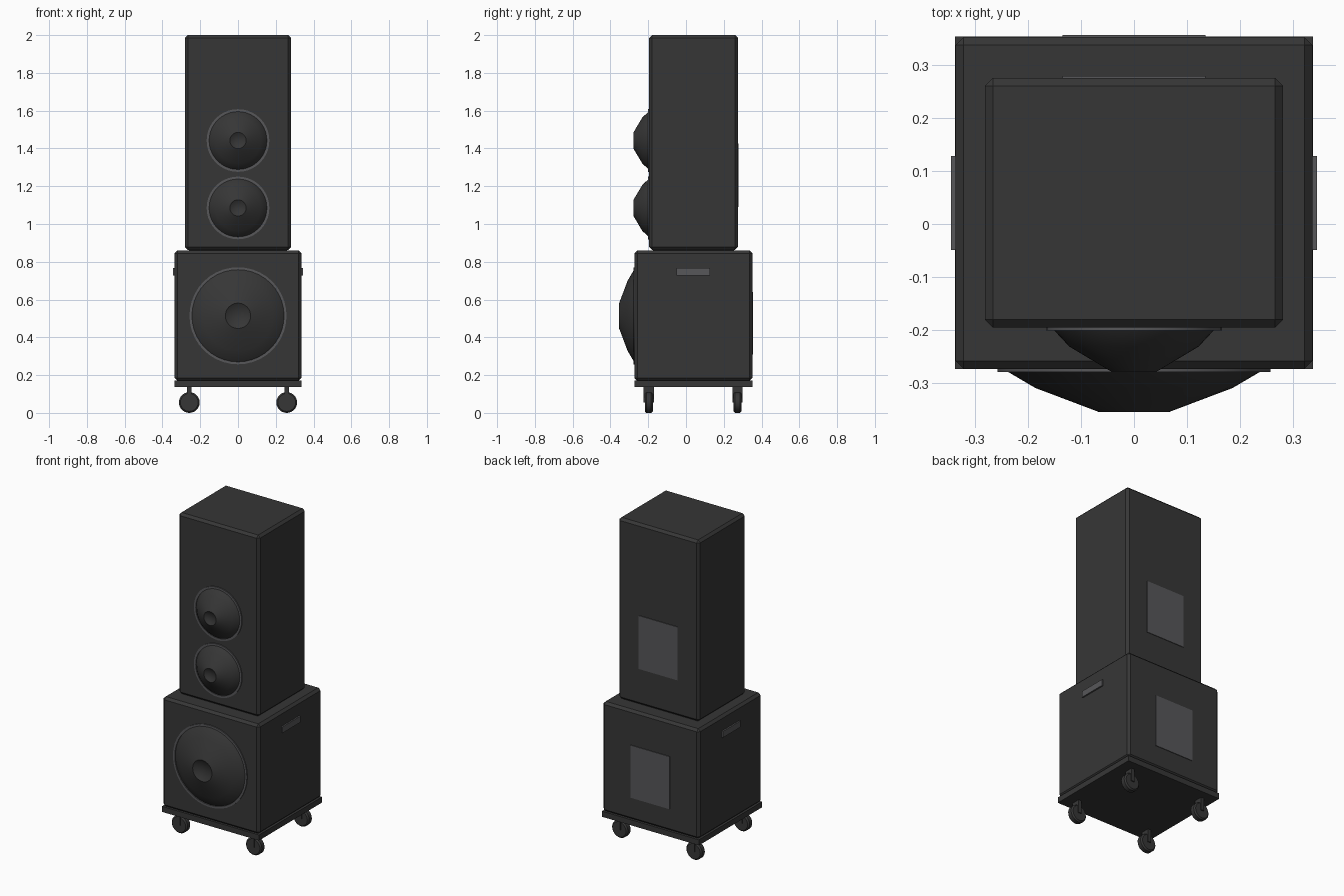
import bpy, bmesh, math
from mathutils import Vector

if "Cube" in bpy.data.objects:
    bpy.data.objects.remove(bpy.data.objects["Cube"])


def material(name, rgb):
    m = bpy.data.materials.new(name)
    m.diffuse_color = (*rgb, 1)
    m.use_nodes = True
    m.node_tree.nodes["Principled BSDF"].inputs["Base Color"].default_value = m.diffuse_color
    return m


BODY = material("charcoal", (0.037, 0.037, 0.037))
TRIM = material("mid grey", (0.095, 0.095, 0.1))


def finish(name, bm, mat, smooth=False):
    bmesh.ops.recalc_face_normals(bm, faces=bm.faces)
    me = bpy.data.meshes.new(name)
    bm.to_mesh(me)
    bm.free()
    me.materials.append(mat)
    ob = bpy.data.objects.new(name, me)
    bpy.context.collection.objects.link(ob)
    if smooth:
        bpy.ops.object.select_all(action='DESELECT')
        bpy.context.view_layer.objects.active = ob
        ob.select_set(True)
        bpy.ops.object.shade_smooth_by_angle(angle=math.radians(40))
    return ob


def box(name, lo, hi, mat, bevel=0):
    lo, hi = Vector(lo), Vector(hi)
    bm = bmesh.new()
    bmesh.ops.create_cube(bm, size=1)
    for v in bm.verts:
        v.co = Vector([(lo[i] + hi[i]) / 2 + v.co[i] * (hi[i] - lo[i]) for i in range(3)])
    if bevel:
        bmesh.ops.bevel(bm, geom=bm.edges[:], offset=bevel, segments=1,
                        affect='EDGES', profile=0.5)
    return finish(name, bm, mat)


def front_frame(name, x, z0, z1, y, width, depth, mat):
    """Rectangular border standing proud of a front panel."""
    bm = bmesh.new()
    f = bm.faces.new([bm.verts.new(p) for p in
                      ((-x, y, z0), (x, y, z0), (x, y, z1), (-x, y, z1))])
    bmesh.ops.inset_region(bm, faces=[f], thickness=width)
    bmesh.ops.delete(bm, geom=[f], context='FACES')
    ext = bmesh.ops.extrude_face_region(bm, geom=bm.faces[:], use_keep_orig=True)
    for v in ext["geom"]:
        if isinstance(v, bmesh.types.BMVert):
            v.co.y -= depth
    return finish(name, bm, mat)


def lathe(name, profile, centre, mat, steps=40, closed=False):
    """Spin (radius, y) points about the y axis."""
    bm = bmesh.new()
    vs = [bm.verts.new((r, y, 0)) for r, y in profile]
    edges = [bm.edges.new(p) for p in zip(vs, vs[1:])]
    if closed:
        edges.append(bm.edges.new((vs[-1], vs[0])))
    bmesh.ops.spin(bm, geom=vs + edges, cent=(0, 0, 0), axis=(0, 1, 0),
                   angle=math.tau, steps=steps)
    bmesh.ops.remove_doubles(bm, verts=bm.verts, dist=1e-5)
    bmesh.ops.translate(bm, verts=bm.verts, vec=centre)
    return finish(name, bm, mat, smooth=True)


def driver(name, z, y, rim, cone):
    """Speaker driver: grey rim ring and projecting cone with a dished cap."""
    lathe(name + "_rim", [(rim, 0.002), (rim, -0.006), (rim - 0.013, -0.006),
                          (rim - 0.013, 0.002)], (0, y, z), TRIM, closed=True)
    lathe(name + "_cone", cone, (0, y, z), BODY)


# Cabinets with chamfered edges and front borders
box("lower_cabinet", (-0.336, -0.273, 0.17), (0.336, 0.352, 0.859), BODY, 0.015)
box("upper_cabinet", (-0.281, -0.195, 0.863), (0.281, 0.275, 2.0), BODY, 0.015)
box("cabinet_spacer", (-0.26, -0.175, 0.85), (0.26, 0.255, 0.87), BODY)
front_frame("lower_border", 0.321, 0.185, 0.844, -0.273, 0.025, 0.005, TRIM)
front_frame("upper_border", 0.266, 0.878, 1.985, -0.195, 0.025, 0.004, TRIM)

# Drivers
driver("woofer", 0.514, -0.273, 0.257,
       [(0.244, 0), (0.237, -0.006), (0.186, -0.036), (0.067, -0.081),
        (0.045, -0.068), (0, -0.06)])
for i, z in enumerate((1.085, 1.442)):
    driver(f"mid_{i + 1}", z, -0.195, 0.166,
           [(0.154, 0), (0.15, -0.006), (0.122, -0.036), (0.043, -0.083),
            (0.028, -0.074), (0, -0.068)])

# High-frequency horn: thin outline around a flat panel
BLACK = material("near black", (0.012, 0.012, 0.012))
front_frame("horn_outline", 0.181, 1.733, 1.913, -0.195, 0.005, 0.001, BLACK)

# Rear connector plates
box("upper_rear_plate", (-0.135, 0.27, 1.09), (0.135, 0.279, 1.425), TRIM)
box("lower_rear_plate", (-0.135, 0.347, 0.31), (0.135, 0.356, 0.64), TRIM)

# Side handles
for s, side in ((-1, "left"), (1, "right")):
    a, b = sorted((s * 0.33, s * 0.345))
    box(side + "_handle", (a, -0.049, 0.728), (b, 0.128, 0.767), TRIM)

# Wheeled base
box("base_board", (-0.337, -0.273, 0.136), (0.337, 0.353, 0.171), BODY)
for x in (-0.258, 0.258):
    for y in (-0.197, 0.273):
        lathe("caster_wheel", [(0, -0.021), (0.047, -0.021), (0.055, -0.013),
                               (0.055, 0.013), (0.047, 0.021), (0, 0.021)],
              (x, y, 0.055), BODY, steps=24)
        box("caster_fork", (x - 0.011, y - 0.027, 0.055),
            (x + 0.011, y + 0.027, 0.14), BODY)
